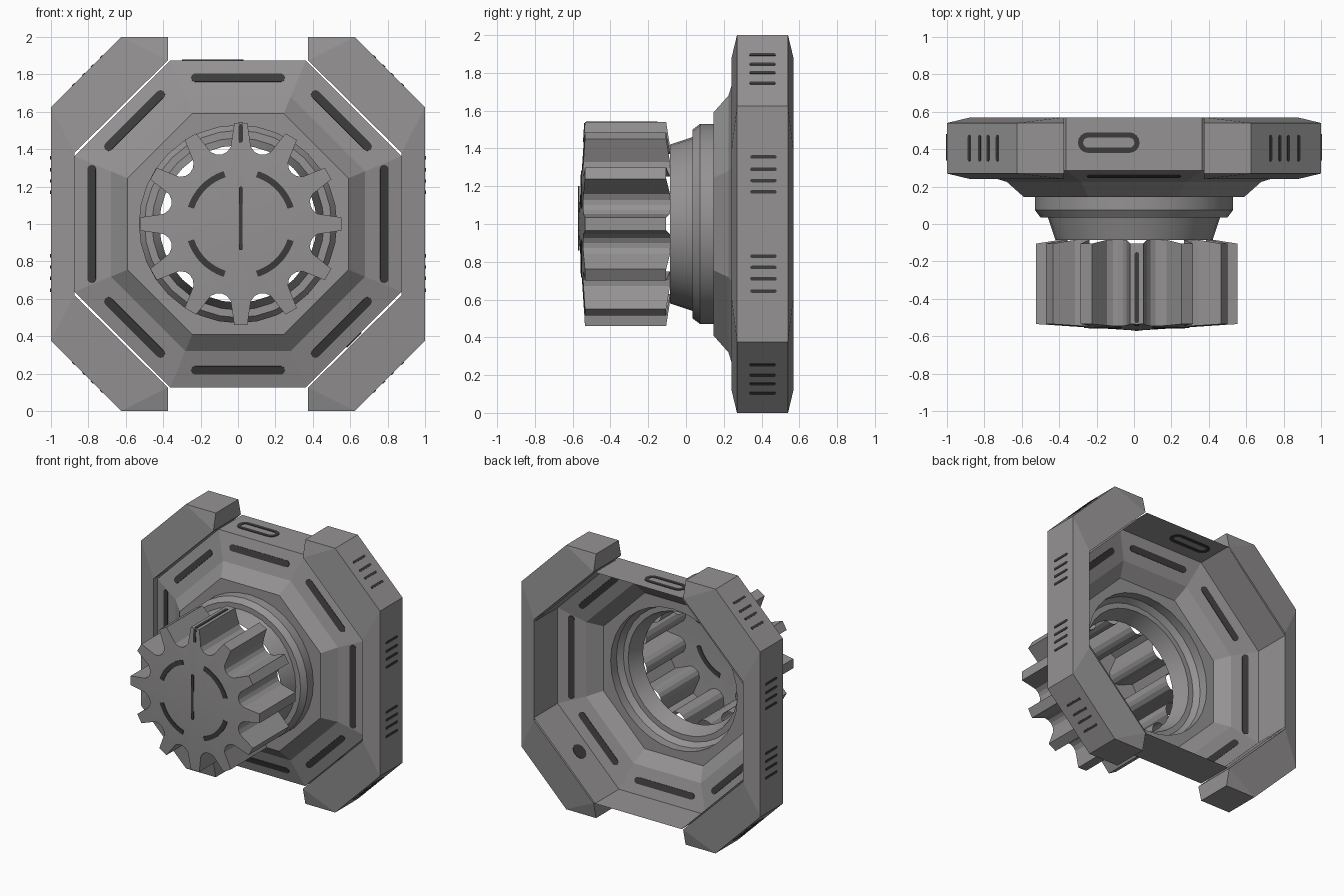
import bpy, bmesh, math
from mathutils import Vector, Matrix

if "Cube" in bpy.data.objects:
    bpy.data.objects.remove(bpy.data.objects["Cube"])

def material(name, col):
    m = bpy.data.materials.new(name)
    m.diffuse_color = (*col, 1)
    m.use_nodes = True
    m.node_tree.nodes["Principled BSDF"].inputs["Base Color"].default_value = m.diffuse_color
    return m

GREY = material("warm grey metal", (0.30, 0.29, 0.29))
DARK = material("dark slots", (0.045, 0.045, 0.045))

def finish(bm, name, mat, smooth=True):
    bmesh.ops.remove_doubles(bm, verts=bm.verts, dist=1e-5)
    bmesh.ops.recalc_face_normals(bm, faces=bm.faces)
    me = bpy.data.meshes.new(name)
    bm.to_mesh(me)
    bm.free()
    me.materials.append(mat)
    if smooth:
        me.shade_smooth()
        me.set_sharp_from_angle(angle=math.radians(12))
    ob = bpy.data.objects.new(name, me)
    bpy.context.collection.objects.link(ob)
    return ob

def loft(bm, rings, closed=True):
    """Skin between successive rings of points."""
    vs = [[bm.verts.new(p) for p in r] for r in rings]
    n = len(vs[0])
    for a, b in zip(vs, vs[1:]):
        for i in range(n if closed else n - 1):
            j = (i + 1) % n
            bm.faces.new((a[i], a[j], b[j], b[i]))
    return vs

# Octagonal funnel that turns into a round stepped hub (thin sheet)
N = 32
PROFILE = [(.875, .57, 1), (.875, .285, 1), (.68, .225, 1), (.59, .145, 1),
           (.53, .145, 0), (.53, .075, 0), (.50, .035, 0), (.46, .035, 0), (.42, -.085, 0)]
rings = []
for r, y, octagon in PROFILE:
    ring = []
    for i in range(N):
        a = 2 * math.pi * i / N
        off = (a + math.pi / 8) % (math.pi / 4) - math.pi / 8
        rr = r / math.cos(off) if octagon else r
        ring.append((rr * math.cos(a), y, 1 + rr * math.sin(a)))
    rings.append(ring)
bm = bmesh.new()
loft(bm, rings)
finish(bm, "octagon_funnel_and_hub", GREY)

# C-shaped clamps on both sides
INNER = [(.375, .875), (.375, .875), (.875, .38)]
OUTER = [(.375, 1), (.625, 1), (1, .625)]
INNER += [(x, -z) for x, z in reversed(INNER)]
OUTER += [(x, -z) for x, z in reversed(OUTER)]
for s, side in ((1, "right"), (-1, "left")):
    bm = bmesh.new()
    vs = loft(bm, [[(s * i[0], .24, 1 + i[1]), (s * o[0], .27, 1 + o[1]),
                    (s * o[0], .54, 1 + o[1]), (s * i[0], .57, 1 + i[1])]
                   for i, o in zip(INNER, OUTER)])
    bm.faces.new(vs[0])
    bm.faces.new(vs[-1])
    bmesh.ops.dissolve_degenerate(bm, dist=1e-5, edges=bm.edges)
    finish(bm, side + "_clamp", GREY, False)

# Hollow twelve-tooth gear, open at the back
CX = .015
TOOTH = [(-.19, .392), (-.13, .415), (-.065, .54), (.065, .54), (.13, .415), (.19, .392), (math.pi / 12, .385)]
outline = [(k * math.pi / 6 + a, r) for k in range(12) for a, r in TOOTH]

def cap_y(r):
    return -.57 + .035 * r / .54

def polar(a, r, y):
    return Vector((CX + r * math.cos(a), y, 1 + r * math.sin(a)))

bm = bmesh.new()
vs = loft(bm, [[polar(a, r, cap_y(r)) for a, r in outline],
               [polar(a, r, -.08 - .025 * (r - .385) / .155) for a, r in outline]])
centre = bm.verts.new((CX, -.57, 1))
for i, v in enumerate(vs[0]):
    bm.faces.new((centre, v, vs[0][(i + 1) % len(outline)]))
finish(bm, "hollow_gear", GREY)

# Thin dark round-ended plates
def stadium(length, width, n=8):
    h, r = max(length / 2 - width / 2, 0), width / 2
    pts = []
    for s, start in ((1, -math.pi / 2), (-1, math.pi / 2)):
        for i in range(n + 1):
            a = start + math.pi * i / n
            pts.append((s * h + r * math.cos(a), r * math.sin(a)))
    return pts

def plate(name, pos, along, across, length, width, line=0, t=.004):
    along, across = Vector(along).normalized(), Vector(across).normalized()
    nor = along.cross(across)
    place = lambda pts, z: [Vector(pos) + along * x + across * y + nor * z for x, y in pts]
    out = stadium(length, width)
    bm = bmesh.new()
    if line:
        inn = stadium(length - 2 * line, width - 2 * line)
        loft(bm, [place(out, t), place(out, -t), place(inn, -t), place(inn, t), place(out, t)])
    else:
        vs = loft(bm, [place(out, t), place(out, -t)])
        bm.faces.new(vs[0])
        bm.faces.new(vs[1])
    finish(bm, name, DARK, False)

# Eight slots on the sloped front of the funnel
for k in range(8):
    a = k * math.pi / 4
    d = Vector((math.cos(a), 0, math.sin(a)))
    t = Vector((-math.sin(a), 0, math.cos(a)))
    length = .44 if k % 2 else (.63 if k % 4 == 0 else .5)
    plate("front_slot", Vector((0, .2565, 1)) + d * .782, t, d * .195 + Vector((0, .06, 0)), length, .047)

# Vents on the clamp sides and diagonals
for sx in (1, -1):
    for sz in (1, -1):
        for z in (.17, .23, .29, .355):
            plate("side_vent", (sx, .41, 1 + sz * z), (0, 1, 0), (0, 0, 1), .14, .018)
        for x in (.73, .78, .825, .88):
            plate("diagonal_vent", (sx * x, .405, 1 + sz * (1.625 - x)), (0, 1, 0), (sx, 0, -sz), .14, .018)

# Loop on the top wall and round spot inside the lower wall
plate("top_loop", (-.135, .435, 1.875), (1, 0, 0), (0, 1, 0), .33, .11, .028)
plate("inner_spot", (.619, .39, .381), (0, 1, 0), (1, 0, 1), .11, .11)

# Gear markings: centre line, top tooth stripe and four arcs
plate("gear_centre_line", (CX, -.567, 1.03), (0, 0, 1), (1, 0, 0), .34, .02)
plate("tooth_stripe", (CX, -.34, 1.539), (0, 1, 0), (1, 0, 0), .38, .022)
plate("tooth_front_mark", (CX, cap_y(.49), 1.485), (0, .065, 1), (1, 0, 0), .1, .022)
for k in range(4):
    bm = bmesh.new()
    mid = math.pi / 4 + k * math.pi / 2
    secs = []
    for i in range(13):
        a = mid + math.radians(-27 + 54 * i / 12)
        secs.append([polar(a, r, cap_y(r) + dy) for r, dy in
                     ((.263, -.005), (.297, -.005), (.297, .004), (.263, .004))])
    vs = loft(bm, secs)
    bm.faces.new(vs[0])
    bm.faces.new(vs[-1])
    finish(bm, "gear_arc", DARK, False)
